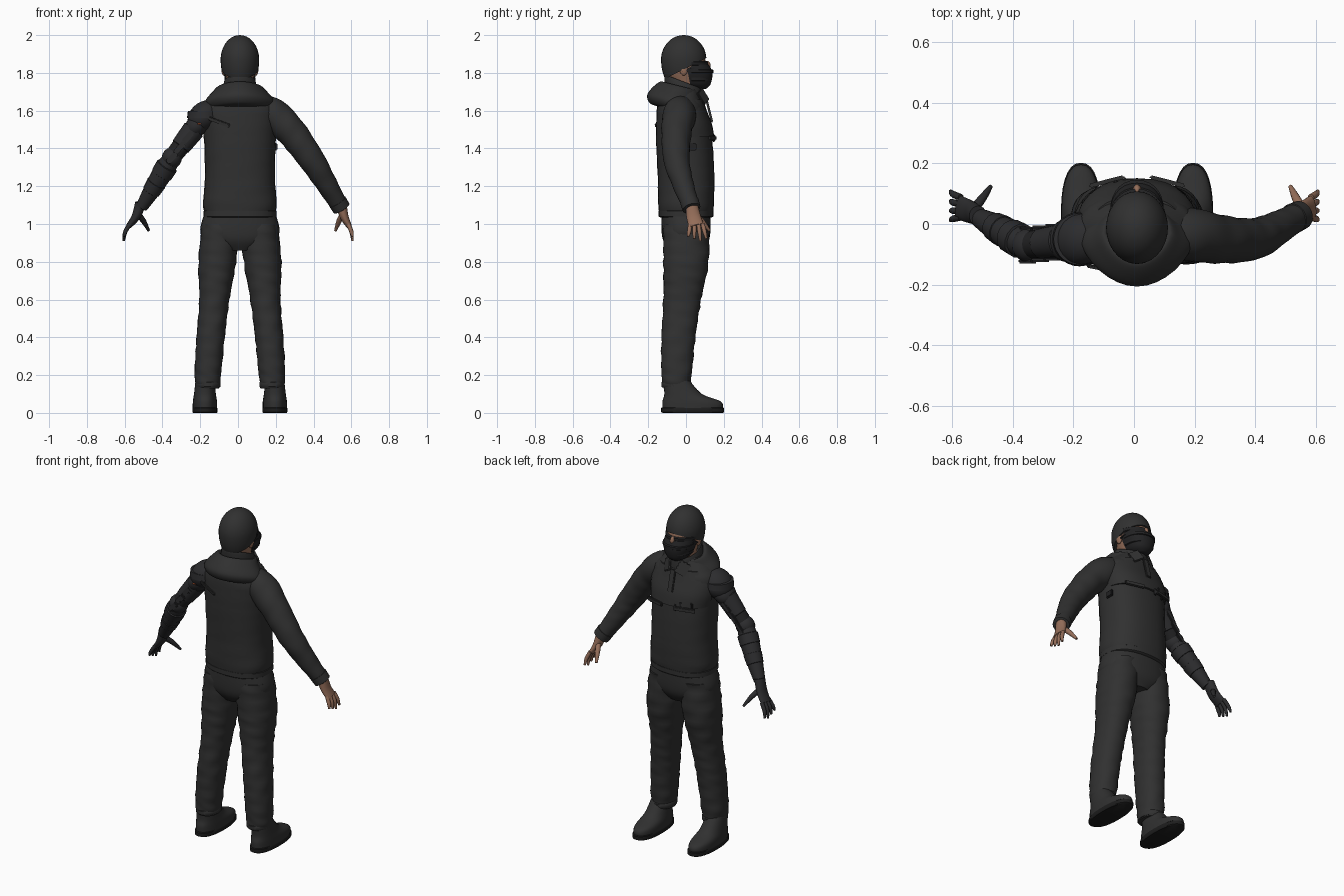
import bpy, bmesh, math
from mathutils import Vector

cube = bpy.data.objects.get("Cube")
if cube:
    bpy.data.objects.remove(cube, do_unlink=True)

X, Y, Z = Vector((1, 0, 0)), Vector((0, 1, 0)), Vector((0, 0, 1))
MIDDLE = .01  # x of the body centre line


def material(name, *rgb):
    mat = bpy.data.materials.new(name)
    mat.use_nodes = True
    mat.diffuse_color = (*rgb, 1)
    mat.node_tree.nodes["Principled BSDF"].inputs["Base Color"].default_value = (*rgb, 1)
    return mat


cloth = material("charcoal cloth", .03, .03, .03)
metal = material("dark arm plating", .025, .025, .027)
black = material("mask black", .016, .016, .017)
skin = material("skin", .3, .155, .1)
rubber = material("sole rubber", .012, .012, .012)
accent = material("orange light", .5, .1, .03)


def finish(name, bm, mat, location=(0, 0, 0), rotation=(0, 0, 0)):
    bmesh.ops.recalc_face_normals(bm, faces=bm.faces)
    mesh = bpy.data.meshes.new(name)
    bm.to_mesh(mesh)
    bm.free()
    mesh.materials.append(mat)
    ob = bpy.data.objects.new(name, mesh)
    ob.location, ob.rotation_euler = location, rotation
    bpy.context.collection.objects.link(ob)
    bpy.ops.object.select_all(action="DESELECT")
    ob.select_set(True)
    bpy.context.view_layer.objects.active = ob
    bpy.ops.object.shade_smooth_by_angle(angle=math.radians(40))


def spline(rows, steps):
    """Smooth curve through rows of numbers."""
    rows = [Vector(row) for row in rows]
    last = len(rows) - 1
    out = []
    for i in range(last):
        a, b, c, d = (rows[min(max(i + k, 0), last)] for k in (-1, 0, 1, 2))
        for step in range(steps):
            t = step / steps
            out.append(b + (c - a) * t / 2 + (a - b * 2.5 + c * 2 - d / 2) * t * t
                       + (b * 1.5 - c * 1.5 + (d - a) / 2) * t ** 3)
    return out + [rows[last]]


def loft(name, rows, mat, upright, steps=6, sides=28, power=1, folds=0,
         slope=0, point=0, cut=None, caps=True):
    """Skin through rows of (x, y, z, first radius, second radius)."""
    path = spline(rows, steps)
    bm = bmesh.new()
    rings = []
    for i, row in enumerate(path):
        centre, u, v = Vector(row[:3]), X, Y
        if not upright:
            ahead, behind = path[min(i + 1, len(path) - 1)], path[max(i - 1, 0)]
            along = Vector(ahead[:3]) - Vector(behind[:3])
            u = Y.cross(along).normalized()
            v = along.cross(u).normalized()
        ring = []
        for k in range(sides):
            a = math.tau * k / sides
            ca = math.copysign(abs(math.cos(a)) ** power, math.cos(a))
            sa = math.copysign(abs(math.sin(a)) ** power, math.sin(a))
            ca *= 1 - point * max(0, -sa)
            wave = math.sin(centre.z * 75 + 2 * math.sin(a + centre.z * 9))
            swell = 1 + folds * wave * math.sin(a * 2 + centre.z * 14)
            spot = centre + (u * ca * row[3] + v * sa * row[4]) * swell
            spot.z += slope * (spot.y - centre.y)
            ring.append(bm.verts.new(spot))
        rings.append(ring)
    for low, high in zip(rings, rings[1:]):
        for k in range(sides):
            n = (k + 1) % sides
            bm.faces.new((low[k], low[n], high[n], high[k]))
    if caps:
        bm.faces.new(rings[0])
        bm.faces.new(rings[-1])
    if cut:
        bmesh.ops.bisect_plane(bm, geom=bm.verts[:] + bm.edges[:] + bm.faces[:],
                               plane_co=cut[0], plane_no=cut[1], clear_inner=True)
        bmesh.ops.holes_fill(bm, edges=bm.edges, sides=0)
    finish(name, bm, mat)


def body(name, rows, mat, x=MIDDLE, **options):
    """Upright loft with rows of (z, y, half width, half depth)."""
    loft(name, [(x, y, z, wide, deep) for z, y, wide, deep in rows], mat, True, **options)


def band(name, z, y, wide, deep, height, mat, **options):
    """Upright belt with softened rims."""
    rims = ((-.5, .95), (-.35, 1), (.35, 1), (.5, .95))
    body(name, [(z + height * h, y, wide * r, deep * r) for h, r in rims], mat, steps=1, **options)


def tube(name, points, radii, mat, **options):
    """Round limb along points."""
    loft(name, [(*p, r, r) for p, r in zip(points, radii)], mat, False, **options)


def sleeve(name, start, end, first, last, mat, **options):
    """Short shell around a limb, with softened rims."""
    rims = ((0, .85), (.06, 1), (.94, 1), (1, .85))
    tube(name, [start.lerp(end, t) for t, r in rims],
         [r * (first + (last - first) * t) for t, r in rims], mat, steps=1, **options)


def plate(name, location, size, mat, rotation=(0, 0, 0)):
    bm = bmesh.new()
    bmesh.ops.create_cube(bm, size=1)
    bmesh.ops.scale(bm, vec=size, verts=bm.verts)
    bmesh.ops.bevel(bm, geom=bm.edges[:], offset=min(size) / 3, segments=2, affect="EDGES")
    finish(name, bm, mat, location, rotation)


def ball(name, location, size, mat, rotation=(0, 0, 0)):
    bm = bmesh.new()
    bmesh.ops.create_uvsphere(bm, u_segments=24, v_segments=14, radius=1)
    bmesh.ops.scale(bm, vec=size, verts=bm.verts)
    finish(name, bm, mat, location, rotation)


# Trousers and boots
body("trouser_seat", [(.86, 0, .08, .09), (.91, 0, .18, .12), (.97, 0, .21, .13), (1.08, 0, .18, .13)],
     cloth, power=.85)
leg_rows = [(.1, 0, 1, .1, .12), (.12, 0, .8, .1, .12), (.135, -.02, .6, .08, .1),
            (.155, -.04, .4, .075, .09), (.17, -.05, .2, .07, .08), (.17, -.05, .13, .06, .07)]
for side, s in (("left", 1), ("right", -1)):
    loft(side + "_trouser_leg", [(MIDDLE + s * x, *row) for x, *row in leg_rows], cloth, True,
         steps=9, folds=.035, power=.92)
    foot = MIDDLE + s * .185
    band(side + "_trouser_cuff", .15, -.05, .067, .08, .03, cloth, x=foot - s * .015)
    body(side + "_boot", [(.02, .035, .065, .16), (.06, .03, .064, .155), (.1, -.015, .058, .1),
                          (.17, -.05, .05, .07)], cloth, x=foot, power=.88)
    band(side + "_sole", .015, .035, .066, .167, .03, rubber, x=foot, power=.85)

# Pullover
body("pullover_body", [(1.04, 0, .18, .14), (1.1, 0, .195, .147), (1.25, 0, .185, .15), (1.45, -.01, .19, .148),
                       (1.6, -.025, .196, .13), (1.66, -.03, .16, .11), (1.72, -.02, .09, .08)],
     cloth, power=.84, folds=.008)
body("chest_yoke", [(1.46, 0, .19, .15), (1.53, -.01, .2, .147), (1.6, -.02, .19, .13), (1.66, -.02, .15, .11)],
     cloth, power=.84, cut=(Y * .02, Y))
band("hem_band", 1.055, 0, .193, .145, .04, cloth, power=.84)

# Hood lying on the back, and open standing collar
body("hood", [(1.6, -.06, .1, .1), (1.61, -.065, .165, .13), (1.65, -.065, .183, .14), (1.7, -.05, .145, .12),
              (1.73, -.03, .11, .1), (1.7, -.03, .08, .09)], cloth, slope=-.25, point=.22)
body("collar", [(1.66, -.01, .1, .1), (1.74, -.015, .087, .1), (1.75, -.015, .08, .09), (1.69, -.015, .07, .08)],
     cloth, slope=-.38, caps=False)
for s in (-1, 1):
    plate("collar_flap", (MIDDLE + s * .05, .09, 1.675), (.065, .012, .075), cloth, (.35, s * .5, -s * .45))
    plate("chest_flap", (MIDDLE + s * .1, .14, 1.455), (.12, .014, .025), cloth, (0, 0, -s * .25))
plate("placket", (MIDDLE, .123, 1.6), (.035, .012, .13), cloth, (.25, 0, 0))
for i in range(4):
    plate("chest_buckle", (-.03 * (i + 1), .147 - i * .009, 1.455 + i % 2 * .02), (.016, .012, .04),
          black, (0, 0, .28))
plate("side_pull_tab", (.2, .03, 1.41), (.016, .05, .04), black)
plate("back_strap", (-.1, -.148, 1.54), (.12, .012, .02), cloth, (.15, .35, -.2))

# Left sleeve and cuff
tube("left_sleeve", [(.12, -.03, 1.61), (.19, -.035, 1.575), (.28, -.05, 1.49), (.39, -.05, 1.34),
                     (.47, -.015, 1.21), (.545, .03, 1.085)],
     (.075, .088, .08, .069, .056, .044), cloth, folds=.025, steps=9)
sleeve("left_cuff", Vector((.525, .018, 1.12)), Vector((.55, .03, 1.08)), .05, .048, cloth)

# Mechanical right arm: shoulder shells, struts, elbow, forearm shells
shoulder, elbow, wrist = Vector((-.18, -.05, 1.57)), Vector((-.35, -.07, 1.35)), Vector((-.51, .02, 1.09))
tilt = (0, -.75, 0)
ball("shoulder_shell", shoulder, (.095, .088, .075), metal, tilt)
ball("shoulder_lower_shell", shoulder.lerp(elbow, .22), (.075, .072, .055), metal, tilt)
sleeve("shoulder_rim", shoulder + Z * .03, shoulder - Z * .01, .085, .09, metal)
plate("shoulder_light", shoulder - Vector((.025, .078, .04)), (.02, .008, .006), accent, -X)
tube("upper_arm_core", (shoulder, elbow), (.058, .045), black)
sleeve("upper_arm_shell", shoulder.lerp(elbow, .3), shoulder.lerp(elbow, .75), .06, .052, metal, sides=12)
ball("elbow_joint", elbow, (.053, .055, .055), metal)
for k in range(3):
    for s in (-1, 1):
        plate("arm_strut", shoulder.lerp(elbow, .5 + k * .25) + Y * s * .052, (.03, .016, .07), metal, -Vector(tilt))
tube("forearm", [elbow.lerp(wrist, t) for t in (0, .25, .6, 1)], (.045, .054, .047, .032), metal, sides=16)
for k in (0, 1):
    sleeve("forearm_band", elbow.lerp(wrist, .15 + k * .35), elbow.lerp(wrist, .35 + k * .35),
           .059 - k * .006, .057 - k * .01, metal, sides=14)


# Hands: palm, spread fingers, thumb
def hand(side, s, start, lean, mat):
    def at(out, y, down):
        return Vector((s * (start + out * lean), y, 1.09 - down))

    loft(side + "_palm", [(*at(0, .028, -.02), .03, .032), (*at(.02, .04, .05), .023, .038),
                          (*at(.05, .055, .1), .015, .04)], mat, False, sides=20)
    for i in range(4):
        root, tip = .022 + i * .022, .012 + i * .032
        reach = .18 - .012 * abs(i - 2)
        tube(f"{side}_finger_{i + 1}", (at(.045, root, .09), at(.065, (root + tip) / 2, .13),
                                        at(.072, tip, reach)), (.011, .011, .006), mat, sides=10)
    tube(side + "_thumb", (at(.01, .05, .04), at(-.012, .085, .075), at(-.034, .124, .125)),
         (.016, .014, .007), mat, sides=12)


hand("left", 1, .545, .85, skin)
hand("right", -1, .515, 1.25, metal)

# Head and knitted cap
body("head_and_neck", [(1.66, -.02, .06, .07), (1.74, 0, .065, .08), (1.8, 0, .08, .105),
                       (1.88, -.01, .094, .11), (1.96, -.01, .06, .07)], skin)
dome = []
for k in range(-4, 7):
    a = k * math.pi / 12
    size = max(math.cos(a), .01)
    dome.append((1.87 + math.sin(a) * (.13 if k > 0 else .18), -.012, .102 * size, .12 * size))
body("knitted_cap", dome, cloth, cut=(Z * 1.825, Z - Y / 2), steps=3)

# Eyewear, nose and pleated mask
for s in (-1, 1):
    ball("ear", (MIDDLE + s * .086, -.012, 1.82), (.012, .022, .034), skin)
    plate("mask_strap", (MIDDLE + s * .089, .012, 1.815), (.008, .07, .012), black, (.25, 0, s * .12))
band("eyewear", 1.85, 0, .099, .117, .024, black, cut=(Y * .03, Y))
ball("nose", (MIDDLE, .112, 1.84), (.014, .018, .024), skin)
body("face_mask", [(1.715, .06, .03, .045), (1.74, .05, .065, .08), (1.8, .04, .087, .1), (1.845, .03, .084, .09)],
     black, power=.9, cut=(Y * .012 + Z * 1.79, Y + Z / 5))
for lift in (0, 1):
    band("mask_pleat", 1.768 + lift * .04, .04, .082 + lift * .007, .095 + lift * .01, .02, black,
         power=.9, cut=(Y * .03, Y))
